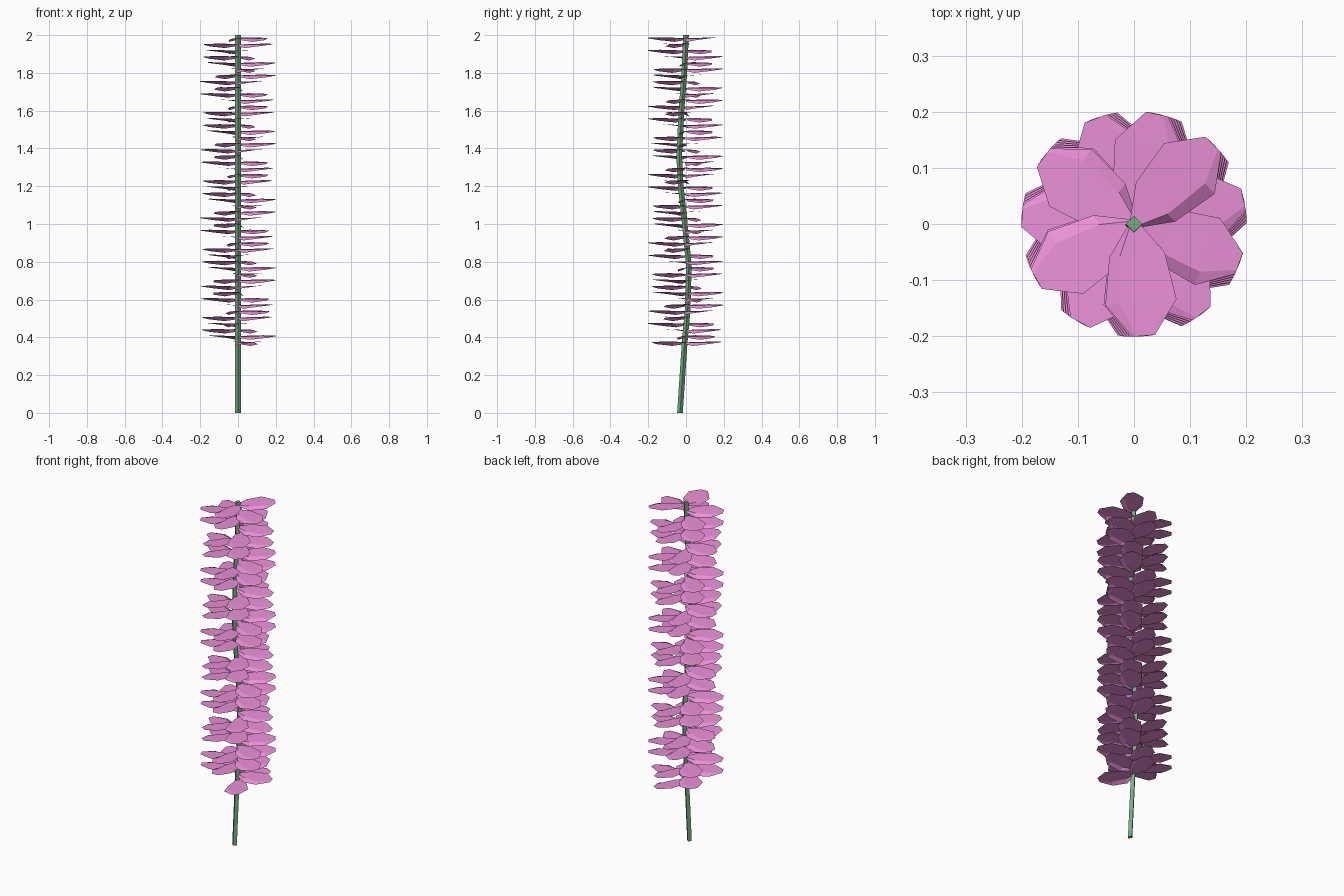
import bpy, math
from mathutils import Matrix, Vector

if "Cube" in bpy.data.objects:
    bpy.data.objects.remove(bpy.data.objects["Cube"])


def material(name, rgb):
    m = bpy.data.materials.new(name)
    m.diffuse_color = (*rgb, 1)
    m.use_nodes = True
    m.node_tree.nodes["Principled BSDF"].inputs["Base Color"].default_value = m.diffuse_color
    return m


def make_object(name, verts, faces, mat):
    me = bpy.data.meshes.new(name)
    me.from_pydata(verts, [], faces)
    me.materials.append(mat)
    ob = bpy.data.objects.new(name, me)
    bpy.context.collection.objects.link(ob)
    return ob


green = material("stem_green", (0.17, 0.43, 0.21))
pink = material("petal_pink", (0.82, 0.28, 0.68))

# Stem: four-sided tube that sways gently in y
path = [(0, -0.032), (0.36, -0.008), (0.55, 0.009), (0.78, 0.015), (1.0, -0.006),
        (1.2, -0.028), (1.36, -0.036), (1.6, -0.024), (1.8, -0.009), (2.0, 0.0)]
r = 0.015
verts = [(r * math.cos(k * math.pi / 2), y + r * math.sin(k * math.pi / 2), z)
         for z, y in path for k in range(4)]
faces = [(4 * i + k, 4 * i + (k + 1) % 4, 4 * i + 4 + (k + 1) % 4, 4 * i + 4 + k)
         for i in range(len(path) - 1) for k in range(4)]
n = len(verts)
faces += [(3, 2, 1, 0), (n - 4, n - 3, n - 2, n - 1)]
make_object("stem", verts, faces, green)

# One petal along +x: (radius, half width, height, edge drop) rows, one edge folded down
rows = [(0.0, 0.010, -0.002, 0.008), (0.055, 0.050, -0.002, 0.016),
        (0.14, 0.064, 0.0, 0.008), (0.20, 0.020, 0.0, 0.001)]
columns = [(-1.0, 1.0), (-0.6, 0.0), (1.0, 0.0)]
petal_verts = [Vector((x, w * t, z - drop * f))
               for x, w, z, drop in rows for t, f in columns]
c = len(columns)
petal_faces = [(i * c + j, i * c + c + j, i * c + c + j + 1, i * c + j + 1)
               for i in range(len(rows) - 1) for j in range(c - 1)]

# Petals in pairs, each pair turned a little further up the stem
NODES, STEP = 50, 65.6
verts, faces = [], []
for i in range(NODES):
    for offset in (0, -130):
        angle = math.radians(45 + offset - STEP * (NODES - 1 - i))
        z = 0.375 + (1.985 - 0.375) * i / (NODES - 1)
        m = (Matrix.Translation((0, 0, z)) @ Matrix.Rotation(angle, 4, 'Z')
             @ Matrix.Rotation(math.radians(3), 4, 'X'))
        base = len(verts)
        verts += [m @ v for v in petal_verts]
        faces += [tuple(base + k for k in f) for f in petal_faces]
make_object("petals", verts, faces, pink)
